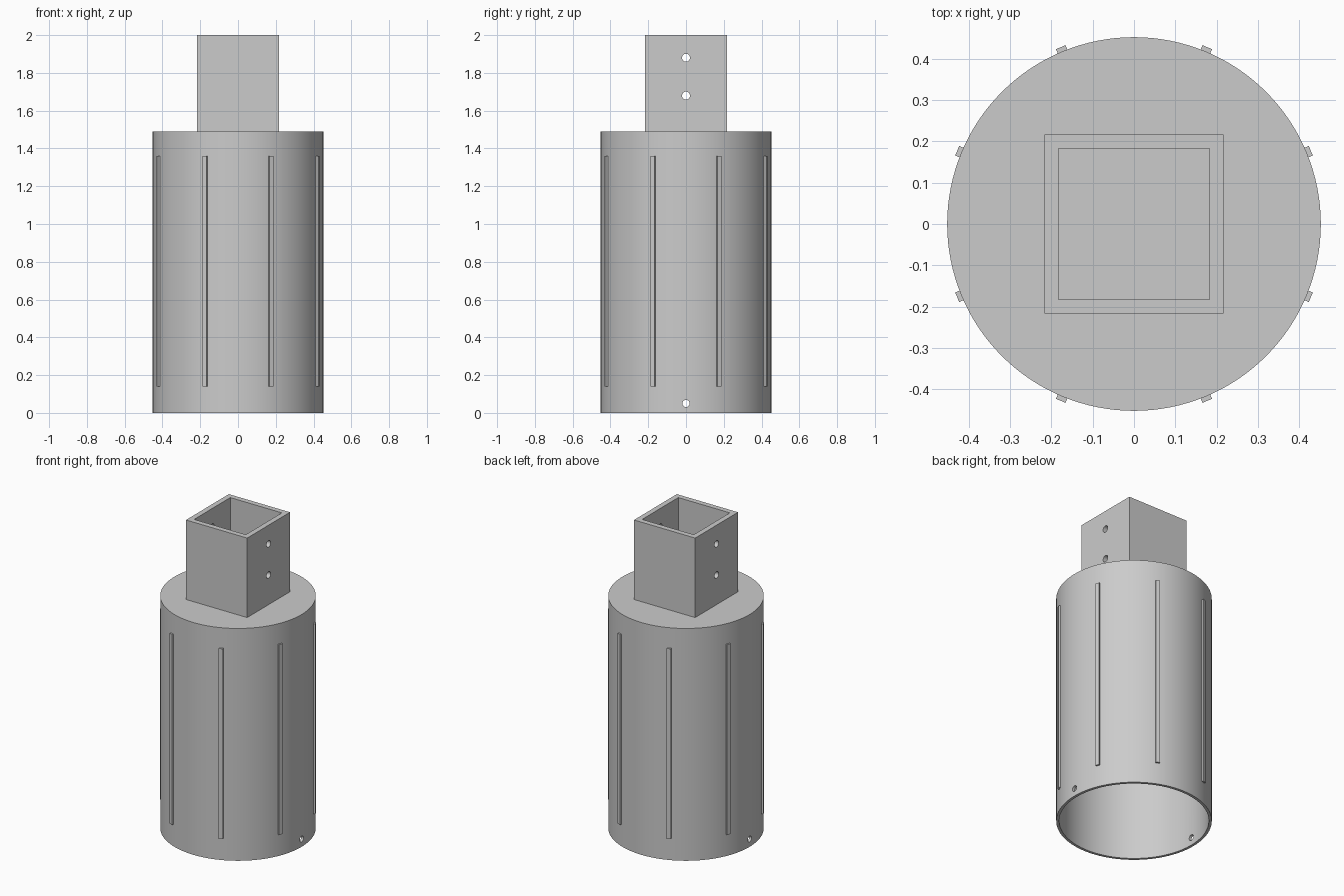
import bpy, bmesh, math
from mathutils import Matrix, Vector

cube = bpy.data.objects.get("Cube")
if cube:
    bpy.data.objects.remove(cube, do_unlink=True)

grey = bpy.data.materials.new("plain grey")
grey.use_nodes = True
colour = (0.6, 0.6, 0.6, 1)
grey.diffuse_color = colour
grey.node_tree.nodes["Principled BSDF"].inputs["Base Color"].default_value = colour

BODY_R, BORE_R, BODY_TOP = 0.452, 0.435, 1.49
CEILING = 1.458
TOP = 2.0


def add_object(name, bm):
    bmesh.ops.recalc_face_normals(bm, faces=bm.faces[:])
    mesh = bpy.data.meshes.new(name)
    bm.to_mesh(mesh)
    bm.free()
    mesh.materials.append(grey)
    obj = bpy.data.objects.new(name, mesh)
    bpy.context.collection.objects.link(obj)
    return obj


def lathe(name, profile, sides, turn=0.0, closed=False):
    """Spin an (r, z) profile round the z axis."""
    bm = bmesh.new()
    start = Matrix.Rotation(turn, 3, "Z")
    verts = [bm.verts.new(start @ Vector((r, 0, z))) for r, z in profile]
    edges = [bm.edges.new(pair) for pair in zip(verts, verts[1:])]
    if closed:
        edges.append(bm.edges.new((verts[-1], verts[0])))
    bmesh.ops.spin(bm, geom=verts + edges, axis=(0, 0, 1), cent=(0, 0, 0),
                   angle=math.tau, steps=sides, use_merge=True)
    bmesh.ops.remove_doubles(bm, verts=bm.verts[:], dist=1e-5)
    return add_object(name, bm)


def drill(obj, heights, radius):
    """Cut round holes right through along x."""
    for z in heights:
        bm = bmesh.new()
        place = Matrix.Translation((0, 0, z)) @ Matrix.Rotation(math.pi / 2, 4, "Y")
        bmesh.ops.create_cone(bm, cap_ends=True, segments=24, radius1=radius,
                              radius2=radius, depth=1.2, matrix=place)
        cutter = add_object("hole_cutter", bm)
        cutter.hide_render = True
        mod = obj.modifiers.new("hole", "BOOLEAN")
        mod.operation, mod.solver, mod.object = "DIFFERENCE", "EXACT", cutter
        bpy.context.view_layer.objects.active = obj
        bpy.ops.object.modifier_apply(modifier=mod.name)
        bpy.data.objects.remove(cutter, do_unlink=True)


# Hollow round body, open below and closed on top
body = lathe("round_body", [(0, CEILING), (BORE_R, CEILING), (BORE_R, 0),
                            (BODY_R, 0), (BODY_R, BODY_TOP), (0, BODY_TOP)], 128)
drill(body, [0.05], 0.019)

# Square socket standing on the body
outer, inner = 0.217 * math.sqrt(2), 0.183 * math.sqrt(2)
socket = lathe("square_socket", [(outer, BODY_TOP), (outer, TOP),
                                 (inner, TOP), (inner, BODY_TOP)],
               4, turn=math.pi / 4, closed=True)
drill(socket, [1.68, 1.88], 0.021)

# Eight narrow grip ribs round the body
bm = bmesh.new()
for i in range(8):
    place = (Matrix.Rotation(math.radians(22.5 + 45 * i), 4, "Z")
             @ Matrix.Translation((0.454, 0, 0.75))
             @ Matrix.Diagonal((0.018, 0.025, 1.22, 1)))
    bmesh.ops.create_cube(bm, size=1, matrix=place)
add_object("grip_ribs", bm)

# Smooth the round surfaces, keep the edges sharp
bpy.ops.object.select_all(action="DESELECT")
for obj in (body, socket):
    obj.select_set(True)
bpy.context.view_layer.objects.active = body
bpy.ops.object.shade_smooth_by_angle(angle=math.radians(30))
